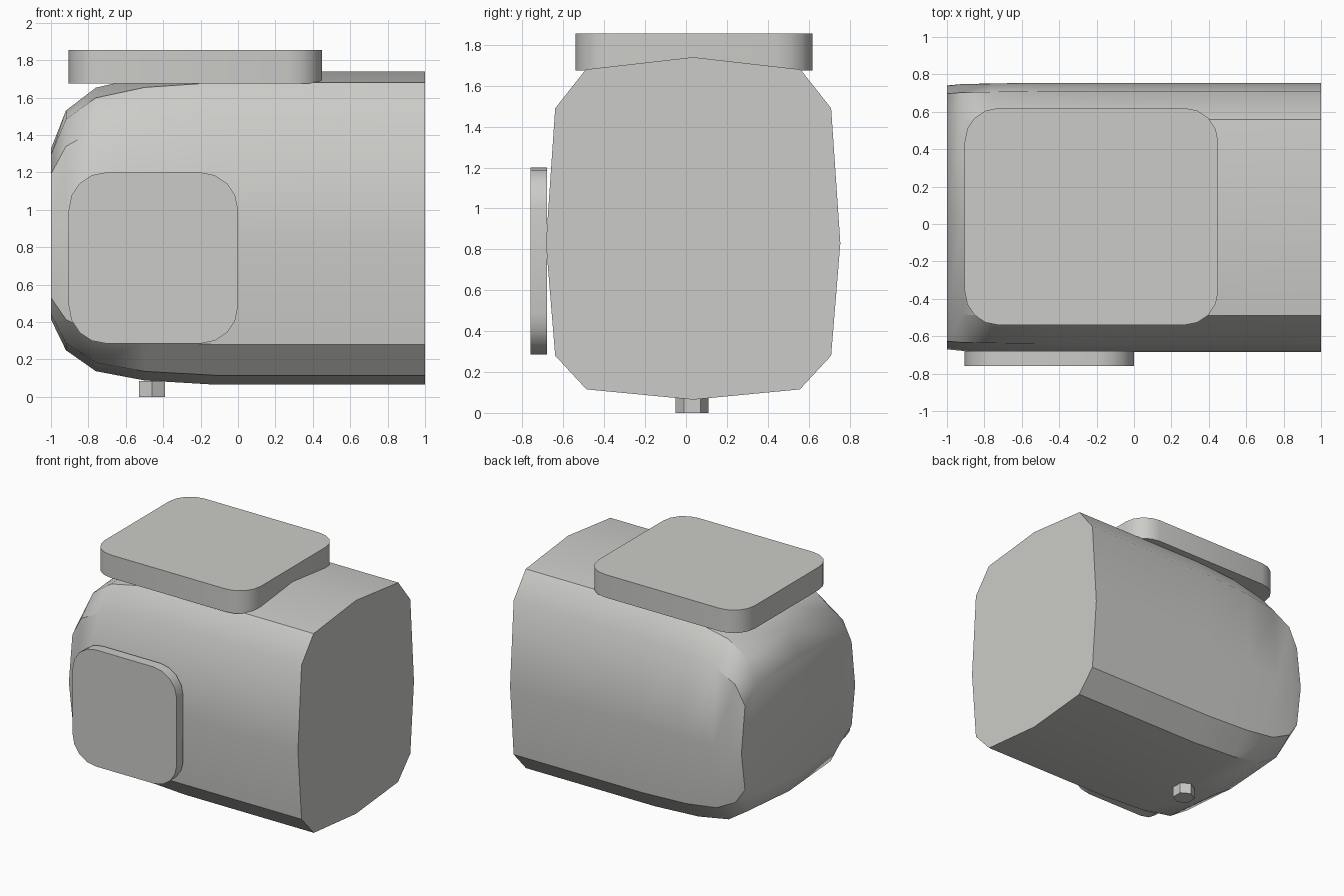
import bpy, bmesh, math
from mathutils import Matrix

if "Cube" in bpy.data.objects:
    bpy.data.objects.remove(bpy.data.objects["Cube"])

grey = bpy.data.materials.new("warm_grey")
grey.use_nodes = True
COLOUR = (0.6, 0.6, 0.58, 1)
grey.diffuse_color = COLOUR
grey.node_tree.nodes["Principled BSDF"].inputs["Base Color"].default_value = COLOUR


def finish(bm, name, angle):
    """Turn a bmesh into a smooth object with sharp edges kept."""
    bmesh.ops.recalc_face_normals(bm, faces=bm.faces)
    mesh = bpy.data.meshes.new(name)
    bm.to_mesh(mesh)
    bm.free()
    mesh.materials.append(grey)
    ob = bpy.data.objects.new(name, mesh)
    bpy.context.collection.objects.link(ob)
    bpy.ops.object.select_all(action='DESELECT')
    ob.select_set(True)
    bpy.context.view_layer.objects.active = ob
    bpy.ops.object.shade_smooth_by_angle(angle=math.radians(angle))
    return ob


def loft(name, rings, angle):
    """Bridge equal rings of points and cap both ends."""
    bm = bmesh.new()
    loops = [[bm.verts.new(p) for p in ring] for ring in rings]
    n = len(loops[0])
    for a, b in zip(loops, loops[1:]):
        for i in range(n):
            j = (i + 1) % n
            bm.faces.new((a[i], a[j], b[j], b[i]))
    bm.faces.new(loops[0])
    bm.faces.new(loops[-1])
    return finish(bm, name, angle)


def rounded_outline(u0, u1, v0, v1, r, steps=4):
    """Rectangle with rounded corners, as (u, v) pairs."""
    corners = [(u1 - r, v1 - r), (u0 + r, v1 - r), (u0 + r, v0 + r), (u1 - r, v0 + r)]
    pts = []
    for k, (u, v) in enumerate(corners):
        for s in range(steps + 1):
            a = math.pi / 2 * (k + s / steps)
            pts.append((u + r * math.cos(a), v + r * math.sin(a)))
    return pts


# Main body: half section (offset from middle, height), mirrored to a full ring
MID_Y = 0.035
half = [(0, 1.74), (0.525, 1.68), (0.675, 1.49), (0.72, 0.83),
        (0.675, 0.28), (0.522, 0.115), (0, 0.065)]
section = half + [(-y, z) for y, z in half[-2:0:-1]]

# Stations along the body: x, width factor, height factor, middle height
stations = [(-1, 0.98, 0.545, 0.87), (-0.92, 0.99, 0.765, 0.89), (-0.76, 0.995, 0.905, 0.895),
            (-0.5, 1, 0.97, 0.9), (-0.12, 1, 1, 0.9025), (1, 1, 1, 0.9025)]
body = [[(x, MID_Y + y * sy, mid + (z - 0.9025) * sz) for y, z in section]
        for x, sy, sz, mid in stations]
loft("body", body, 36.5)

# Top plate
plate = rounded_outline(-0.905, 0.45, -0.54, 0.62, 0.18)
loft("top_plate", [[(x, y, z) for x, y in plate] for z in (1.675, 1.855)], 36.5)

# Front panel
panel = rounded_outline(-0.905, 0, 0.285, 1.2, 0.2)
loft("front_panel", [[(x, y, z) for x, z in panel] for y in (-0.76, -0.68)], 36.5)

# Hexagonal stud underneath
bm = bmesh.new()
bmesh.ops.create_cone(bm, cap_ends=True, segments=6, radius1=0.081, radius2=0.081, depth=0.085,
                      matrix=Matrix.Translation((-0.46, 0.03, 0.0425)))
finish(bm, "bottom_stud", 30)
